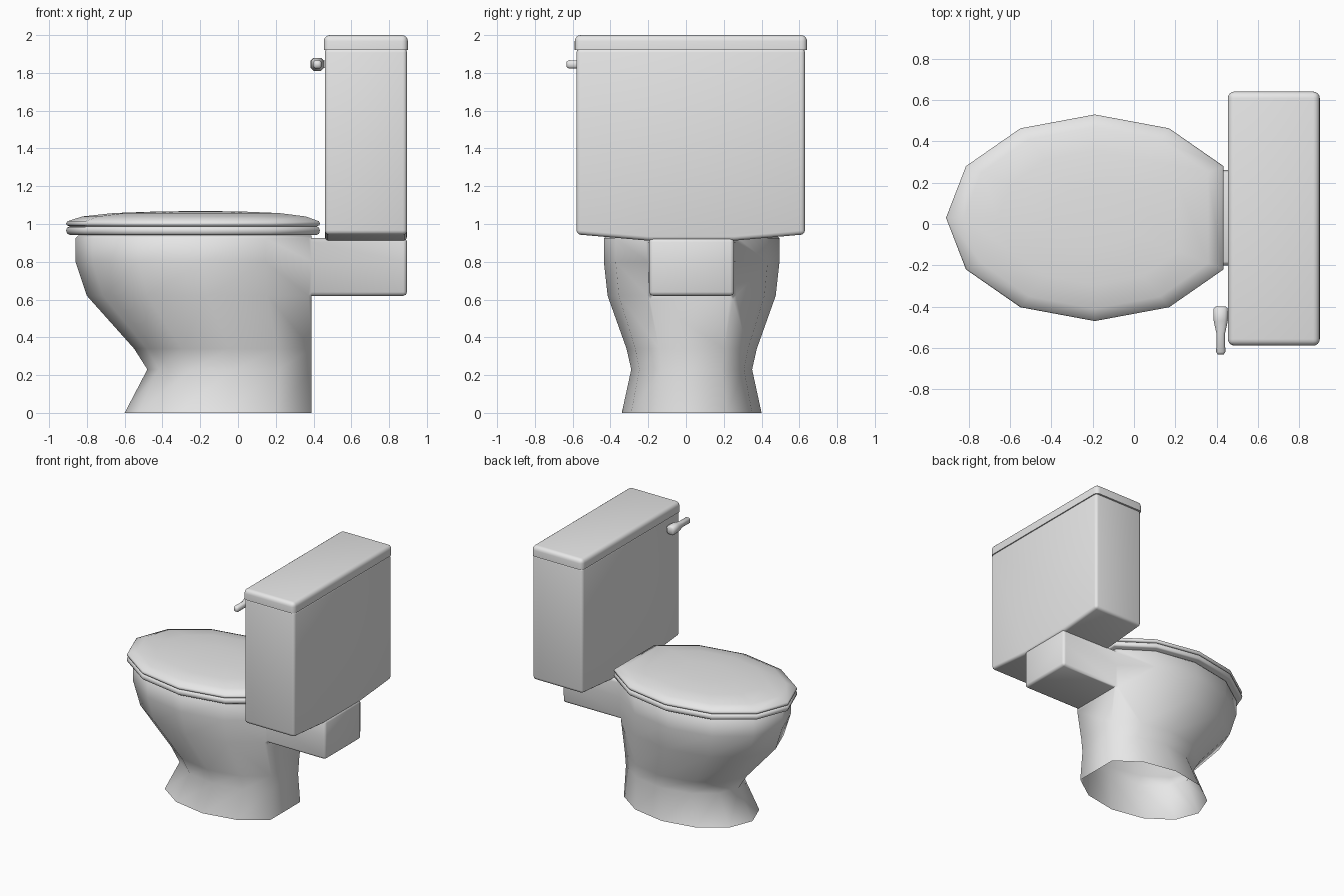
import bpy
import bmesh
from math import sin, cos, radians

cube = bpy.data.objects.get("Cube")
if cube:
    bpy.data.objects.remove(cube, do_unlink=True)

CY = 0.03  # centre line of the fixture

porcelain = bpy.data.materials.new("porcelain_grey")
porcelain.use_nodes = True
grey = (0.8, 0.8, 0.8, 1)
porcelain.diffuse_color = grey
porcelain.node_tree.nodes["Principled BSDF"].inputs["Base Color"].default_value = grey


def finish(name, bm, angle):
    bmesh.ops.recalc_face_normals(bm, faces=bm.faces)
    mesh = bpy.data.meshes.new(name)
    bm.to_mesh(mesh)
    bm.free()
    mesh.materials.append(porcelain)
    obj = bpy.data.objects.new(name, mesh)
    bpy.context.collection.objects.link(obj)
    bpy.ops.object.select_all(action='DESELECT')
    obj.select_set(True)
    bpy.context.view_layer.objects.active = obj
    bpy.ops.object.shade_smooth_by_angle(angle=radians(angle))
    return obj


def oval(bm, cx, a, b, z):
    """Twelve-sided oval with its rearmost corner cut off."""
    return [bm.verts.new((cx + a * cos(radians(30 * k)), CY + b * sin(radians(30 * k)), z))
            for k in range(1, 12)]


def loft(bm, rings):
    for lo, hi in zip(rings, rings[1:]):
        n = len(lo)
        for i in range(n):
            j = (i + 1) % n
            bm.faces.new((lo[i], lo[j], hi[j], hi[i]))


def bevel(bm, edges, width, segments):
    bmesh.ops.bevel(bm, geom=edges, offset=width, segments=segments,
                    profile=0.5, affect='EDGES')


def prism(name, profile, x0, x1, width, segments):
    """Side-to-side profile (y, z) extruded along x with rounded edges."""
    bm = bmesh.new()
    rings = [[bm.verts.new((x, y, z)) for y, z in profile] for x in (x0, x1)]
    loft(bm, rings)
    bm.faces.new(rings[0])
    bm.faces.new(rings[1])
    bmesh.ops.recalc_face_normals(bm, faces=bm.faces)
    bevel(bm, [e for e in bm.edges if e.calc_face_angle() > 0.5], width, segments)
    return finish(name, bm, 50)


# Bowl and pedestal, open underneath: front x, half width, height
bm = bmesh.new()
BACK = 0.39
rings = []
for front, half, z in [(-0.60, 0.37, 0), (-0.48, 0.32, 0.23), (-0.55, 0.345, 0.34),
                       (-0.80, 0.445, 0.62), (-0.86, 0.465, 0.80), (-0.86, 0.465, 0.925),
                       (-0.845, 0.45, 0.94)]:
    a = (BACK - front) / (1 + cos(radians(30)))
    rings.append(oval(bm, front + a, a, half, z))
loft(bm, rings)
bm.faces.new(rings[-1])

# Neck under the tank, drawn out of the flat back of the bowl
bm.normal_update()
neck = [f for f in bm.faces
        if 0.6 < f.calc_center_median().z < 0.93 and f.calc_center_median().x > BACK - 0.01]
out = bmesh.ops.extrude_face_region(bm, geom=neck)["geom"]
bmesh.ops.delete(bm, geom=neck, context='FACES_ONLY')
for v in out:
    if isinstance(v, bmesh.types.BMVert):
        v.co.x = 0.895
        v.co.y = CY + (0.225 if v.co.y > CY else -0.225)
bmesh.ops.recalc_face_normals(bm, faces=bm.faces)
neck_edges = [e for e in bm.edges
              if max(v.co.x for v in e.verts) > 0.8 and e.calc_face_angle(0) > 1]
bevel(bm, neck_edges, 0.02, 2)
finish("bowl_and_neck", bm, 65)


# Seat and lid share one outline; profile gives scale and height
def cover(name, profile):
    bm = bmesh.new()
    rings = [oval(bm, -0.19, 0.72 * s, 0.5 * s, z) for s, z in profile]
    loft(bm, rings)
    bm.faces.new(rings[0])
    bm.faces.new(rings[-1])
    finish(name, bm, 55)


cover("seat", [(0.975, 0.943), (0.993, 0.949), (1, 0.965), (0.993, 0.981), (0.975, 0.987)])
cover("seat_lid", [(0.975, 0.988), (0.995, 0.993), (1, 1.003), (0.99, 1.015),
                   (0.88, 1.04), (0.65, 1.058), (0.3, 1.067), (0.05, 1.068)])

# Tank with a shallow keel-shaped underside
prism("tank", [(-0.58, 0.945), (-0.2, 0.912), (0.255, 0.912), (0.63, 0.945),
               (0.63, 1.93), (-0.58, 1.93)], 0.46, 0.895, 0.022, 3)

# Tank lid with a rounded top
bm = bmesh.new()
bmesh.ops.create_cube(bm, size=1)
for v in bm.verts:
    v.co = (0.677 + v.co.x * 0.445, 0.026 + v.co.y * 1.23, 1.96 + v.co.z * 0.08)
bevel(bm, [e for e in bm.edges if max(v.co.z for v in e.verts) > 1.99], 0.032, 4)
finish("tank_lid", bm, 50)

# Flush handle, a tapering square rod: y, half thickness
bm = bmesh.new()
rings = []
for y, r in [(-0.40, 0.025), (-0.41, 0.035), (-0.47, 0.034), (-0.53, 0.021),
             (-0.62, 0.022), (-0.632, 0.014)]:
    rings.append([bm.verts.new((0.42 + r * sx, y, 1.845 + r * sz))
                  for sx, sz in [(1, .55), (.55, 1), (-.55, 1), (-1, .55),
                                 (-1, -.55), (-.55, -1), (.55, -1), (1, -.55)]])
loft(bm, rings)
bm.faces.new(rings[0])
bm.faces.new(rings[-1])
finish("flush_handle", bm, 60)

# Short pivot joining the handle to the tank
bm = bmesh.new()
bmesh.ops.create_cube(bm, size=0.04)
bmesh.ops.translate(bm, verts=bm.verts, vec=(0.45, -0.44, 1.845))
finish("handle_pivot", bm, 30)
